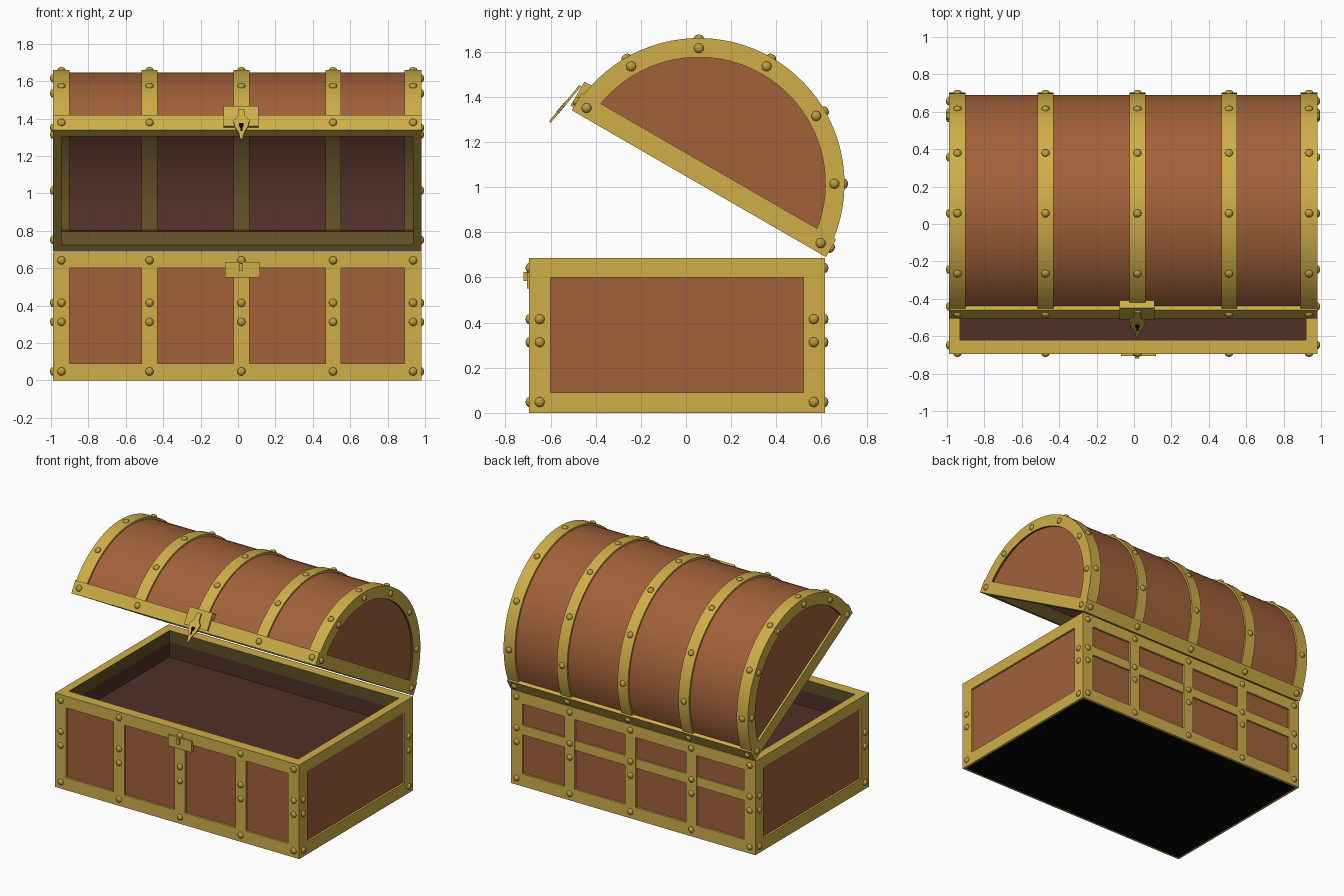
import bpy, bmesh, math
from mathutils import Matrix, Vector

if "Cube" in bpy.data.objects:
    bpy.data.objects.remove(bpy.data.objects["Cube"])

def lin(c):
    c /= 255
    return c / 12.92 if c <= 0.04045 else ((c + 0.055) / 1.055) ** 2.4

def mat(name, r, g, b):
    m = bpy.data.materials.new(name)
    m.diffuse_color = (lin(r), lin(g), lin(b), 1)
    m.use_nodes = True
    m.node_tree.nodes["Principled BSDF"].inputs["Base Color"].default_value = m.diffuse_color
    return m

LEATHER = mat("red_brown_leather", 162, 97, 58)
GOLD = mat("gold_trim", 207, 175, 73)
LINING = mat("dark_lining", 80, 48, 39)
INNER = mat("shaded_gold_inside", 95, 78, 37)
RIVET = mat("rivet_gold", 186, 156, 62)
BLACK = mat("black_bottom", 5, 5, 5)

X0, X1, Y0, Y1 = -0.99, 0.98, -0.695, 0.615          # chest footprint
BANDS = [(-0.99, -0.90), (-0.516, -0.43), (-0.024, 0.061), (0.468, 0.55), (0.89, 0.98)]
RIVX = [-0.944, -0.473, 0.018, 0.508, 0.936]
LID = Matrix.Translation((0, 0.057, 1.015)) @ Matrix.Rotation(math.radians(-30), 4, 'X')

def finish(bm, name, mats, rule=None, mtx=None):
    """Fix normals, colour faces by rule, place and link the object."""
    bmesh.ops.recalc_face_normals(bm, faces=bm.faces)
    if rule:
        for f in bm.faces:
            f.material_index = rule(f)
    me = bpy.data.meshes.new(name)
    if mtx:
        bm.transform(mtx)
    bm.to_mesh(me)
    bm.free()
    for m in mats:
        me.materials.append(m)
    ob = bpy.data.objects.new(name, me)
    bpy.context.collection.objects.link(ob)
    return ob

def add_box(bm, x0, x1, y0, y1, z0, z1):
    m = Matrix.Translation(((x0 + x1) / 2, (y0 + y1) / 2, (z0 + z1) / 2)) @ \
        Matrix.Diagonal((x1 - x0, y1 - y0, z1 - z0, 1))
    bmesh.ops.create_cube(bm, size=1, matrix=m)

def box(name, dims, mats, rule=None, mtx=None):
    bm = bmesh.new()
    add_box(bm, *dims)
    return finish(bm, name, mats, rule, mtx)

def frame(name, x0, x1, y0, y1, tx, ty, z0, z1, mats, mtx=None):
    """Rectangular ring; faces looking inward get the second material."""
    bm = bmesh.new()
    loops = []
    for dx, dy in ((0, 0), (tx, ty)):
        for z in (z0, z1):
            loops.append([bm.verts.new((x, y, z)) for x, y in (
                (x0 + dx, y0 + dy), (x1 - dx, y0 + dy), (x1 - dx, y1 - dy), (x0 + dx, y1 - dy))])
    ob, ot, ib, it = loops
    inner = set()
    for i in range(4):
        j = (i + 1) % 4
        for a, b in ((ob, ot), (ot, it), (it, ib), (ib, ob)):
            f = bm.faces.new((a[i], a[j], b[j], b[i]))
            if a is it:
                inner.add(f)
    return finish(bm, name, mats, lambda f: int(f in inner), mtx)

def arch(name, x0, x1, r0, r1, mats, n=40):
    """Half ring along x, placed in the lid; inner faces get the second material."""
    bm = bmesh.new()
    rows = []
    for i in range(n + 1):
        a = math.radians(8 + 164 * i / n)
        c, s = math.cos(a), math.sin(a)
        rows.append([bm.verts.new((x, r * c, r * s))
                     for x, r in ((x0, r0), (x0, r1), (x1, r1), (x1, r0))])
    inner = set()
    for p, q in zip(rows, rows[1:]):
        for k in range(4):
            l = (k + 1) % 4
            f = bm.faces.new((p[k], p[l], q[l], q[k]))
            if k == 3:
                inner.add(f)
    bm.faces.new(rows[0])
    bm.faces.new(rows[-1])
    return finish(bm, name, mats, lambda f: int(f in inner), LID)

def extrude_poly(name, pts, vec, mats, rule=None, mtx=None):
    bm = bmesh.new()
    f = bm.faces.new([bm.verts.new(p) for p in pts])
    r = bmesh.ops.extrude_face_region(bm, geom=[f])
    bmesh.ops.translate(bm, vec=vec, verts=[v for v in r["geom"] if isinstance(v, bmesh.types.BMVert)])
    return finish(bm, name, mats, rule, mtx)

# --- base: leather body, inner walls, gold frames ---
T = 0.015
box("base_body", (X0 + T, X1 - T, Y0 + T, Y1 - T, 0, 0.49), [LEATHER, LINING, BLACK],
    lambda f: 1 if f.normal.z > 0.5 else 2 if f.normal.z < -0.5 else 0)
frame("base_upper_walls", X0 + T, X1 - T, Y0 + T, Y1 - T, 0.043, 0.058, 0.485, 0.61, [LEATHER, LINING])
frame("base_bottom_band", X0, X1, Y0, Y1, T + 0.002, T + 0.002, 0, 0.09, [GOLD, GOLD])
frame("base_top_rim", X0, X1, Y0, Y1, 0.06, 0.075, 0.6, 0.685, [GOLD, INNER])

# --- posts on front and back, corner returns on the sides, back rail ---
bm = bmesh.new()
for a, b in BANDS:
    add_box(bm, a, b, Y0, Y0 + 0.02, 0.085, 0.605)
    add_box(bm, a, b, Y1 - 0.02, Y1, 0.085, 0.605)
for xa, xb in ((X0, X0 + 0.02), (X1 - 0.02, X1)):
    add_box(bm, xa, xb, Y0, -0.60, 0.085, 0.605)
    add_box(bm, xa, xb, 0.52, Y1, 0.085, 0.605)
finish(bm, "base_posts", [GOLD])
box("back_rail", (X0 + 0.02, X1 - 0.02, Y1 - 0.02, Y1 - 0.003, 0.375, 0.445), [GOLD])

# --- lid: rim, vault, end panels, bands ---
frame("lid_rim", X0, X1, -0.65, 0.65, 0.045, 0.07, 0, 0.09, [GOLD, INNER], LID)
arch("lid_vault", X0 + 0.03, X1 - 0.03, 0.57, 0.632, [LEATHER, LINING])
for i, (a, b) in enumerate(BANDS):
    arch("lid_band_%d" % (i + 1), a, b, 0.56, 0.645, [GOLD, INNER])
for name, x, s in (("lid_left_panel", X0 + T, 1), ("lid_right_panel", X1 - T, -1)):
    arc = [math.radians(8 + 164 * i / 40) for i in range(41)]
    extrude_poly(name, [(x, 0.6 * math.cos(a), 0.6 * math.sin(a)) for a in arc], (0.03 * s, 0, 0),
                 [LEATHER, LINING], lambda f, s=s: int(f.normal.x * s > 0.5), LID)

# --- latch plate, hinged hasp with keyhole, and catch on the base ---
box("latch_plate", (-0.077, 0.11, -0.665, -0.61, 0.015, 0.138), [GOLD], None, LID)
half = [(0.016, 0), (0.02, 0.05), (0.043, 0.08), (0.036, 0.12), (0.014, 0.165), (0.006, 0.21)]
outline = [(w, -s) for w, s in half] + [(-w, -s) for w, s in reversed(half)]
HASP = LID @ Matrix.Translation((0.018, -0.667, 0.112)) @ Matrix.Rotation(math.radians(-10), 4, 'X')
extrude_poly("hasp", [(x, 0, z) for x, z in outline], (0, -0.01, 0), [GOLD], None, HASP)
key = [(0.012, -0.10), (0.012, -0.12), (0.005, -0.13), (0.005, -0.155)]
key += [(-x, z) for x, z in reversed(key)]
extrude_poly("keyhole", [(x, 0.001, z) for x, z in key], (0, -0.0125, 0), [BLACK], None, HASP)
bm = bmesh.new()
add_box(bm, -0.07, 0.118, Y0 - 0.01, Y0 + 0.02, 0.55, 0.632)
add_box(bm, 0.006, 0.026, Y0 - 0.024, Y0, 0.585, 0.625)
finish(bm, "base_catch", [GOLD])

# --- rivets ---
def rivet(bm, pos, normal):
    m = Matrix.Translation(pos) @ Vector(normal).to_track_quat('Z', 'Y').to_matrix().to_4x4() @ \
        Matrix.Diagonal((1, 1, 0.7, 1))
    bmesh.ops.create_uvsphere(bm, u_segments=12, v_segments=8, radius=0.022, matrix=m)

bm = bmesh.new()
for z in (0.048, 0.313, 0.415, 0.642):
    for x in RIVX:
        rivet(bm, (x, Y0, z), (0, -1, 0))
        rivet(bm, (x, Y1, z), (0, 1, 0))
    if z < 0.6:
        for y in (-0.648, 0.566):
            rivet(bm, (X0, y, z), (-1, 0, 0))
            rivet(bm, (X1, y, z), (1, 0, 0))
finish(bm, "base_rivets", [RIVET])

bm = bmesh.new()
for x in RIVX:
    for s in (-1, 1):
        rivet(bm, (x, 0.65 * s, 0.045), (0, s, 0))
    for d in (30, 60, 90, 120, 150):
        c, s = math.cos(math.radians(d)), math.sin(math.radians(d))
        rivet(bm, (x, 0.645 * c, 0.645 * s), (0, c, s))
for d in (4, 30, 60, 90, 120, 150, 176):
    c, s = math.cos(math.radians(d)), math.sin(math.radians(d))
    rivet(bm, (X0, 0.6 * c, 0.6 * s), (-1, 0, 0))
    rivet(bm, (X1, 0.6 * c, 0.6 * s), (1, 0, 0))
finish(bm, "lid_rivets", [RIVET], None, LID)

# --- smooth the vault and rivets, keep hard edges ---
for ob in bpy.context.collection.objects:
    ob.select_set(True)
    bpy.context.view_layer.objects.active = ob
bpy.ops.object.shade_smooth_by_angle(angle=math.radians(35))
